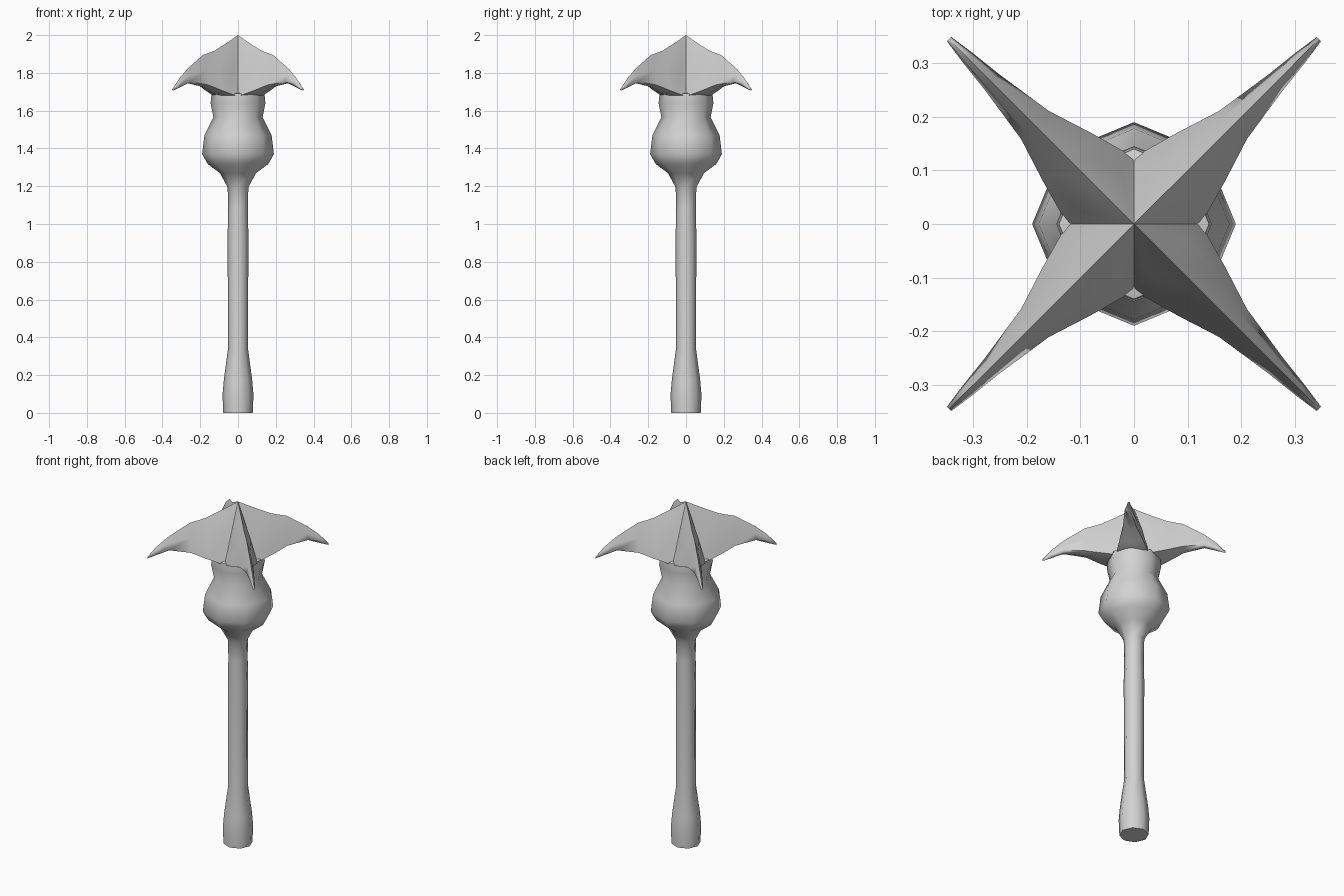
import bpy, bmesh, math

if "Cube" in bpy.data.objects:
    bpy.data.objects.remove(bpy.data.objects["Cube"])

grey = bpy.data.materials.new("light_grey")
grey.diffuse_color = (0.65, 0.65, 0.65, 1)
grey.use_nodes = True
grey.node_tree.nodes["Principled BSDF"].inputs["Base Color"].default_value = grey.diffuse_color


def finish(bm, name, angle):
    bmesh.ops.remove_doubles(bm, verts=bm.verts, dist=0.0005)
    bmesh.ops.recalc_face_normals(bm, faces=bm.faces)
    me = bpy.data.meshes.new(name)
    bm.to_mesh(me)
    bm.free()
    me.materials.append(grey)
    ob = bpy.data.objects.new(name, me)
    bpy.context.collection.objects.link(ob)
    bpy.ops.object.select_all(action='DESELECT')
    ob.select_set(True)
    bpy.context.view_layer.objects.active = ob
    bpy.ops.object.shade_smooth_by_angle(angle=math.radians(angle))
    return ob


# Handle and bulb: eight-sided turned profile (radius, height)
profile = [(0.078, 0), (0.082, 0.095), (0.075, 0.175), (0.053, 0.34),
           (0.055, 0.94), (0.052, 1.09), (0.055, 1.195), (0.096, 1.27),
           (0.16, 1.317), (0.19, 1.37), (0.178, 1.47), (0.13, 1.565),
           (0.145, 1.64), (0.14, 1.69), (0.10, 1.70)]
bm = bmesh.new()
rings = []
for r, z in profile:
    rings.append([bm.verts.new((r * math.cos(i * math.pi / 4),
                                r * math.sin(i * math.pi / 4), z)) for i in range(8)])
for a, b in zip(rings, rings[1:]):
    for i in range(8):
        j = (i + 1) % 8
        bm.faces.new((a[i], a[j], b[j], b[i]))
bm.faces.new(rings[0][::-1])
bm.faces.new(rings[-1])
finish(bm, "handle_and_bulb", 65)

# Four-pointed cap: stations along each diagonal arm
# (distance, half width, ridge height, rim height, underside height)
stations = [(0.0625, 0.0625, 1.957, 1.675, 1.67),
            (0.125, 0.045, 1.917, 1.705, 1.69),
            (0.185, 0.026, 1.895, 1.737, 1.725),
            (0.265, 0.014, 1.825, 1.753, 1.745),
            (0.31, 0.009, 1.772, 1.737, 1.722),
            (0.345, 0.004, 1.716, 1.711, 1.706)]
bm = bmesh.new()
for k in range(4):
    c, s = math.cos(k * math.pi / 2), math.sin(k * math.pi / 2)

    def point(d, w, z):
        x, y = d + w, d - w
        return bm.verts.new((c * x - s * y, s * x + c * y, z))

    sections = []
    for d, w, top, rim, low in stations:
        mid = rim + 0.5 * (top - rim)
        sections.append([point(d, w, rim), point(d, w * 0.6, mid), point(d, 0, top),
                         point(d, -w * 0.6, mid), point(d, -w, rim), point(d, 0, low)])
    for a, b in zip(sections, sections[1:]):
        for i in range(6):
            j = (i + 1) % 6
            bm.faces.new((a[i], a[j], b[j], b[i]))
    # Crown fan to the apex, underside fan to the centre, and the tip
    apex, base = point(0, 0, 2.0), point(0, 0, 1.67)
    first = sections[0]
    for i in range(4):
        bm.faces.new((apex, first[i], first[i + 1]))
    bm.faces.new((base, first[4], first[5]))
    bm.faces.new((base, first[5], first[0]))
    bm.faces.new(sections[-1])
finish(bm, "four_pointed_cap", 75)
